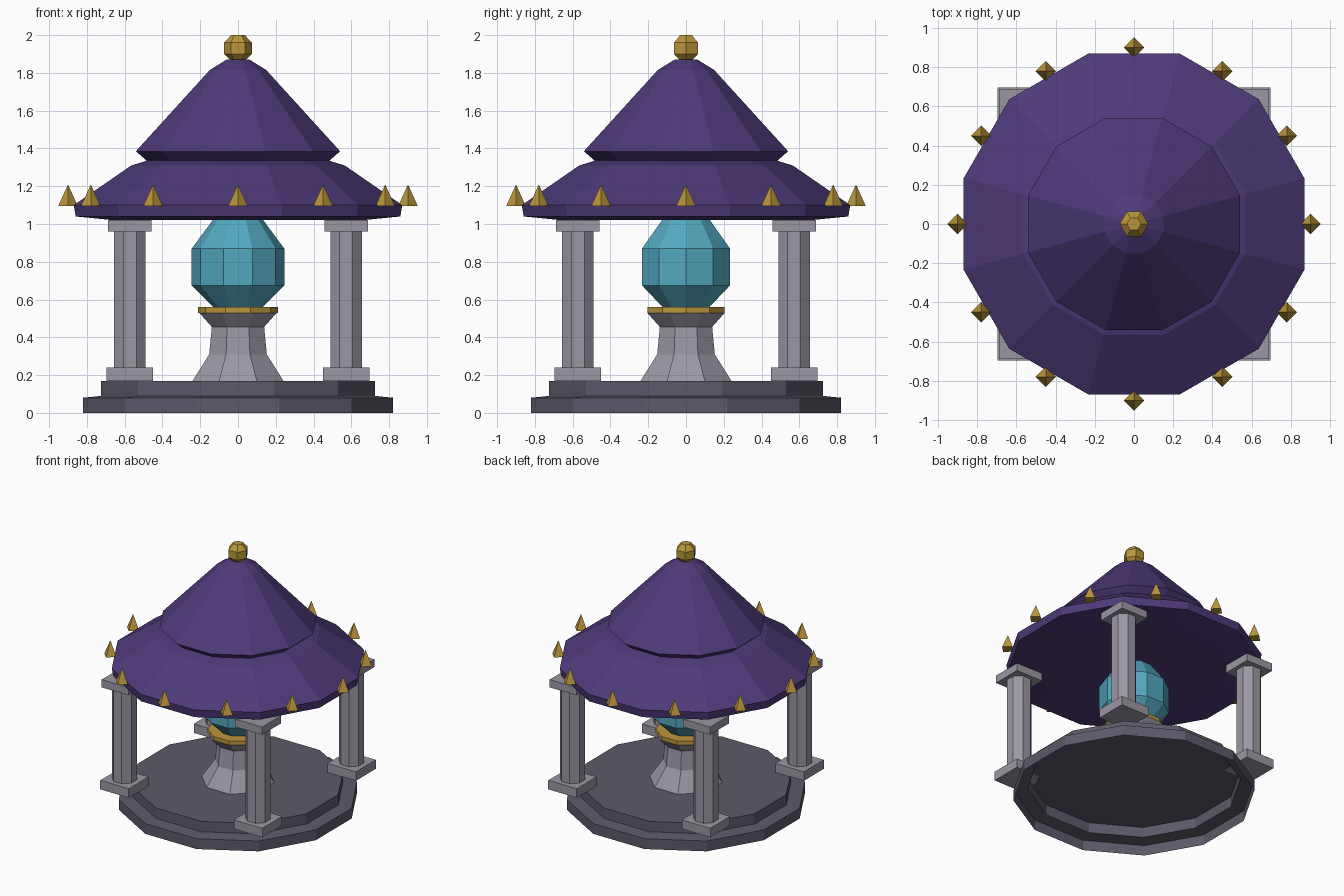
import bpy, bmesh
from math import pi, cos, sin

default = bpy.data.objects.get("Cube")
if default:
    bpy.data.objects.remove(default, do_unlink=True)


def material(name, color):
    m = bpy.data.materials.new(name)
    m.use_nodes = True
    m.diffuse_color = (*color, 1)
    m.node_tree.nodes["Principled BSDF"].inputs["Base Color"].default_value = (*color, 1)
    return m


purple = material("roof purple", (0.075, 0.042, 0.19))
dark_stone = material("dark stone", (0.11, 0.10, 0.14))
light_stone = material("light stone", (0.33, 0.31, 0.37))
gold = material("gold", (0.50, 0.31, 0.045))
teal = material("crystal teal", (0.085, 0.39, 0.52))


def finish(bm, name, mat, location=(0, 0, 0)):
    mesh = bpy.data.meshes.new(name)
    bm.to_mesh(mesh)
    bm.free()
    mesh.materials.append(mat)
    obj = bpy.data.objects.new(name, mesh)
    obj.location = location
    bpy.context.collection.objects.link(obj)
    return obj


def lathe(name, mat, sides, profile, half_turn=False, bottom=True, location=(0, 0, 0)):
    """Faceted turned solid; half_turn puts a flat side, not a corner, on +x."""
    bm = bmesh.new()
    offset = pi / sides if half_turn else 0
    rings = []
    for r, z in profile:
        angles = [offset + 2 * pi * i / sides for i in range(sides)]
        rings.append([bm.verts.new((r * cos(a), r * sin(a), z)) for a in angles])
    for low, high in zip(rings, rings[1:]):
        for i in range(sides):
            j = (i + 1) % sides
            bm.faces.new((low[i], low[j], high[j], high[i]))
    bm.faces.new(rings[-1])
    if bottom:
        bm.faces.new(rings[0][::-1])
    return finish(bm, name, mat, location)


def block(name, mat, x, y, half, z0, z1):
    bm = bmesh.new()
    bmesh.ops.create_cube(bm, size=1)
    bmesh.ops.scale(bm, vec=(2 * half, 2 * half, z1 - z0), verts=bm.verts)
    return finish(bm, name, mat, (x, y, (z0 + z1) / 2))


# Stepped floor, hollow underneath
lathe("stepped_base", dark_stone, 12,
      [(0.85, 0), (0.85, 0.08), (0.75, 0.09), (0.75, 0.17)],
      half_turn=True, bottom=False)

# Pedestal, collar and crystal
lathe("pedestal", light_stone, 8,
      [(0.26, 0.17), (0.165, 0.31), (0.15, 0.455), (0.222, 0.53)],
      half_turn=True, bottom=False)
lathe("collar", gold, 10, [(0.213, 0.53), (0.213, 0.56)])
lathe("crystal", teal, 10,
      [(0.13, 0.56), (0.245, 0.675), (0.245, 0.87), (0.13, 1.025)])

# Four columns with plinths and capitals
C = 0.573
for sx, side in ((1, "left"), (-1, "right")):
    for sy, end in ((-1, "front"), (1, "back")):
        x, y, tag = sx * C, sy * C, end + "_" + side
        block("plinth_" + tag, light_stone, x, y, 0.122, 0.17, 0.24)
        lathe("column_" + tag, light_stone, 8, [(0.09, 0.24), (0.09, 0.96)],
              half_turn=True, location=(x, y, 0))
        block("capital_" + tag, light_stone, x, y, 0.115, 0.96, 1.02)

# Two-tier roof
lathe("roof", purple, 12,
      [(0.68, 1.02), (0.89, 1.04), (0.9, 1.1), (0.585, 1.31), (0.5, 1.335),
       (0.56, 1.385), (0.155, 1.815), (0.06, 1.872)], half_turn=True)

# Spikes around the eaves
for i in range(12):
    a = i * pi / 6
    lathe(f"eave_spike_{i + 1}", gold, 4, [(0.052, 0), (0.001, 0.112)],
          location=(0.9 * cos(a), 0.9 * sin(a), 1.095))

# Finial
lathe("finial", gold, 6,
      [(0.036, 1.865), (0.073, 1.9), (0.073, 1.96), (0.036, 2.0)])
